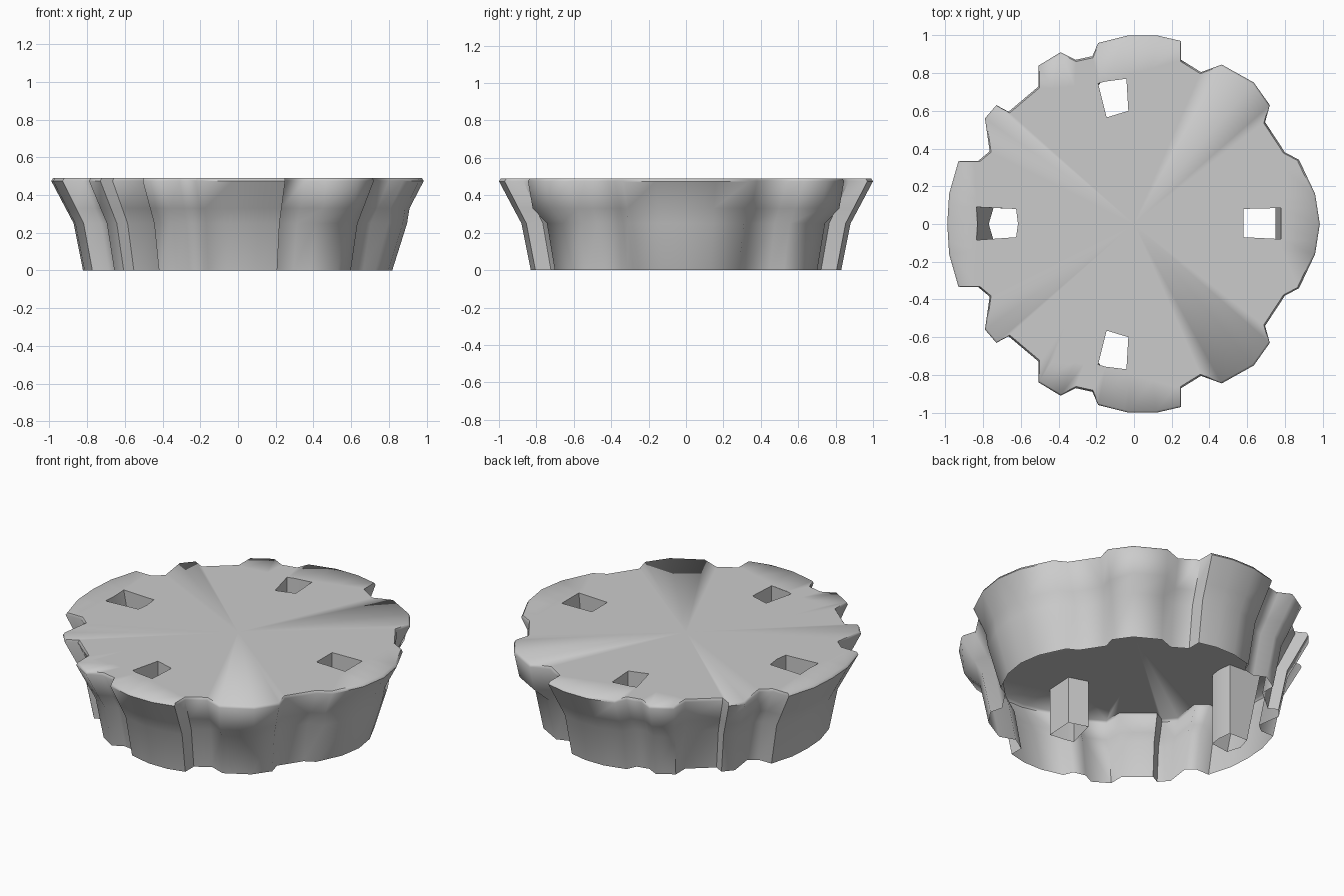
import bpy, bmesh, math
from mathutils import Vector

cube = bpy.data.objects.get("Cube")
if cube:
    bpy.data.objects.remove(cube)

stone = bpy.data.materials.new("grey stone")
stone.use_nodes = True
GREY = (0.6, 0.6, 0.6, 1)
stone.diffuse_color = GREY
stone.node_tree.nodes["Principled BSDF"].inputs["Base Color"].default_value = GREY


def add_object(name, bm, angle):
    mesh = bpy.data.meshes.new(name)
    bm.to_mesh(mesh)
    bm.free()
    mesh.materials.append(stone)
    obj = bpy.data.objects.new(name, mesh)
    bpy.context.collection.objects.link(obj)
    bpy.ops.object.select_all(action="DESELECT")
    obj.select_set(True)
    bpy.context.view_layer.objects.active = obj
    bpy.ops.object.shade_smooth_by_angle(angle=math.radians(angle))
    return obj


def bridge(bm, lower, upper):
    for i in range(len(lower)):
        j = (i + 1) % len(lower)
        bm.faces.new((lower[i], lower[j], upper[j], upper[i]))


# Scalloped rim, one half from +x round to -x, then mirrored across y
half = [(.985, 0), (.96, .16), (.875, .34), (.80, .38), (.695, .54),
        (.72, .63), (.635, .75), (.465, .845), (.355, .805), (.25, .87),
        (.25, .97), (.12, 1), (-.03, 1), (-.19, .96), (-.22, .89),
        (-.31, .87), (-.39, .91), (-.505, .84), (-.505, .73), (-.665, .595),
        (-.73, .63), (-.79, .56), (-.765, .385), (-.825, .335),
        (-.93, .335), (-.98, .16), (-.99, 0)]
rim = half + [(x, -y) for x, y in reversed(half[1:-1])]
TOP = .49


def is_bulge(x, y):
    return .4 < x < .7 and abs(y) > .7


# Flared side wall: each ring is the rim scaled by a height-dependent factor
def ring_scale(z, x, y):
    if z == .33 and is_bulge(x, y):
        return .97
    if z == .25 and x > .85:
        return .91
    return {0: .83, .25: .88, .33: .923, .475: 1, TOP: .99}[z]


bm = bmesh.new()
rings = []
for z in (0, .25, .33, .475, TOP):
    rings.append([bm.verts.new((x * ring_scale(z, x, y), y * ring_scale(z, x, y), z))
                  for x, y in rim])
for lower, upper in zip(rings, rings[1:]):
    bridge(bm, lower, upper)

# Top surface fanned from the centre
hub = bm.verts.new((0, 0, TOP))
for a, b in zip(rings[-1], rings[-1][1:] + rings[-1][:1]):
    bm.faces.new((a, b, hub))

# Shafts: name, top outline, bottom outline (counter-clockwise), bottom height
back = [(-.03, .60), (-.04, .77), (-.155, .755), (-.19, .745), (-.145, .565)]
front = [(x, -y) for x, y in reversed(back)]
left = [(.58, -.07), (.78, -.08), (.78, .085), (.58, .08)]
left_low = [(min(x, .75), y) for x, y in left]
right = [(-.615, 0), (-.625, .08), (-.835, .09), (-.83, 0), (-.835, -.085), (-.625, -.07)]
right_low = [right[0], right[1], (-.745, .085), (-.77, 0), (-.745, -.085), right[5]]
shafts = [("back_shaft", back, back, .2), ("front_shaft", front, front, .2),
          ("left_shaft", left, left_low, .2), ("right_shaft", right, right_low, .05)]


def inside(p, outline):
    hit = False
    for (x1, y1), (x2, y2) in zip(outline, outline[1:] + outline[:1]):
        if (y1 > p.y) != (y2 > p.y) and p.x < x1 + (p.y - y1) * (x2 - x1) / (y2 - y1):
            hit = not hit
    return hit


# Cut the shaft openings into the top
for name, outline, low, z in shafts:
    middle = sum((Vector(p) for p in outline), Vector((0, 0))) / len(outline)
    for a, b in zip(outline, outline[1:] + outline[:1]):
        faces = []
        for f in bm.faces:
            c = f.calc_center_median()
            if min(v.co.z for v in f.verts) > TOP - .001 and c.xy.angle(middle) < .4:
                faces.append(f)
        geom = set(faces)
        for f in faces:
            geom.update(f.edges)
            geom.update(f.verts)
        bmesh.ops.bisect_plane(bm, geom=list(geom), dist=.0001, plane_co=(*a, TOP),
                               plane_no=(b[1] - a[1], a[0] - b[0], 0))
    hole = [f for f in bm.faces if min(v.co.z for v in f.verts) > TOP - .001
            and inside(f.calc_center_median(), outline)]
    bmesh.ops.delete(bm, geom=hole, context="FACES")
add_object("scalloped_body", bm, 58)

# Hanging open shaft walls
for name, outline, low, z in shafts:
    bm = bmesh.new()
    upper = [bm.verts.new((x, y, TOP)) for x, y in outline]
    lower = [bm.verts.new((x, y, z)) for x, y in low]
    bridge(bm, upper, lower)
    add_object(name, bm, 20)
